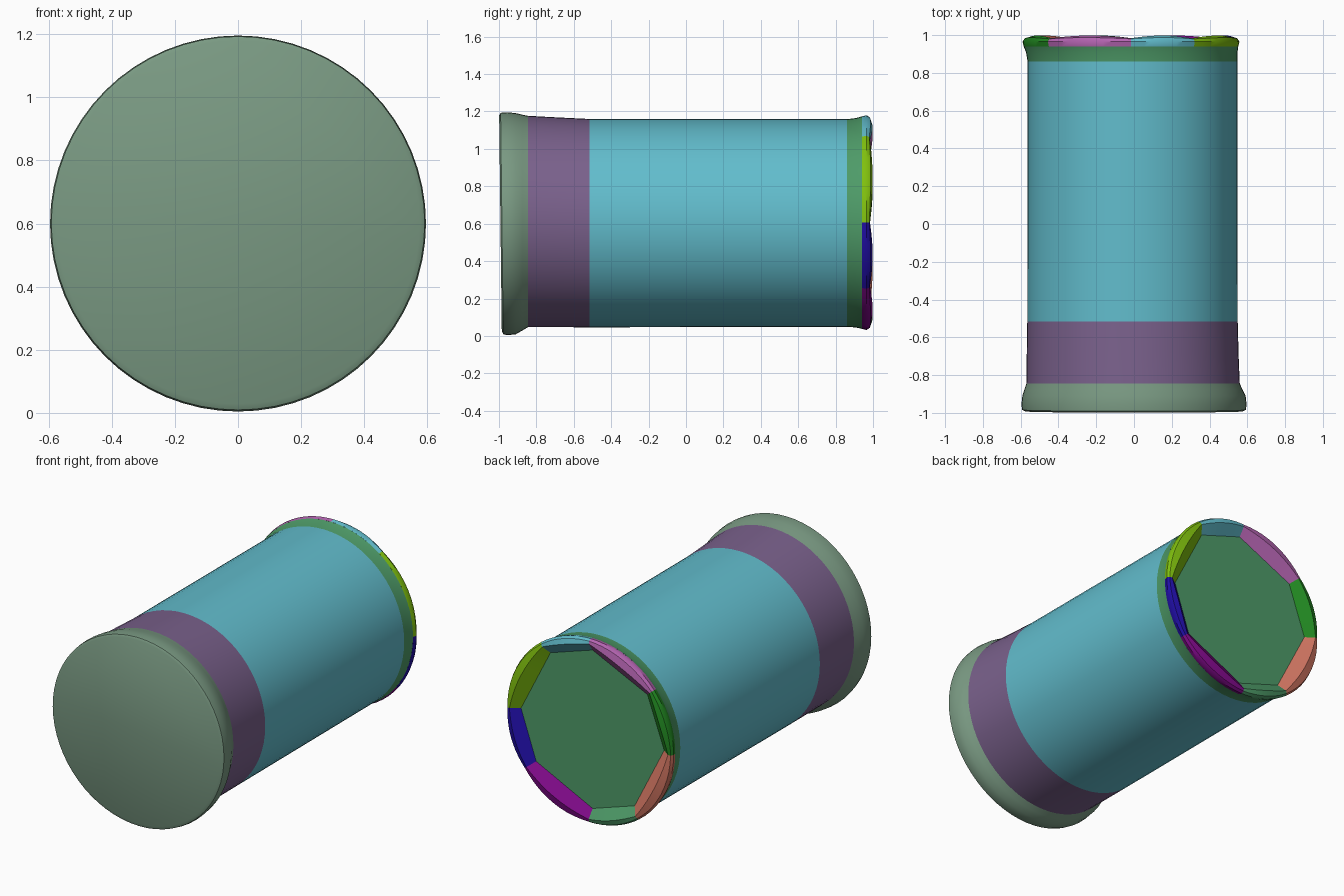
import bpy
import bmesh
from math import sin, cos, pi, radians
from mathutils import Vector

default = bpy.data.objects.get("Cube")
if default:
    bpy.data.objects.remove(default)


def material(name, rgb):
    """Flat colour from 0-255 display values, stored as linear."""
    lin = [((c / 255 + 0.055) / 1.055) ** 2.4 if c > 10 else c / 255 / 12.92 for c in rgb]
    m = bpy.data.materials.new(name)
    m.use_nodes = True
    m.diffuse_color = (*lin, 1)
    m.node_tree.nodes["Principled BSDF"].inputs["Base Color"].default_value = (*lin, 1)
    return m


sage = material("sage", (122, 154, 131))
plum = material("plum", (122, 97, 140))
teal = material("teal", (98, 189, 205))
green = material("green", (78, 155, 104))
pink = material("pink", (180, 100, 177))
leaf = material("leaf_green", (33, 135, 33))
salmon = material("salmon", (210, 118, 98))
magenta = material("magenta", (128, 10, 138))
blue = material("blue", (32, 14, 165))
lime = material("lime", (128, 192, 14))

SIDES = 64


def finish(name, bm, mat, angle=35):
    bmesh.ops.remove_doubles(bm, verts=bm.verts, dist=0.0002)
    bmesh.ops.recalc_face_normals(bm, faces=bm.faces)
    mesh = bpy.data.meshes.new(name)
    bm.to_mesh(mesh)
    bm.free()
    mesh.materials.append(mat)
    obj = bpy.data.objects.new(name, mesh)
    bpy.context.collection.objects.link(obj)
    bpy.ops.object.select_all(action="DESELECT")
    obj.select_set(True)
    bpy.context.view_layer.objects.active = obj
    bpy.ops.object.shade_smooth_by_angle(angle=radians(angle))
    return obj


def tube(name, rings, mat, lean=0.0, cap_front=False):
    """Loft rings of (y, centre x, centre z, radius) along y; lean tilts the first ring."""
    bm = bmesh.new()
    loops = []
    for i, (y, cx, cz, r) in enumerate(rings):
        tilt = lean if i < 2 else 0
        loops.append([bm.verts.new((cx + r * cos(a), y + tilt * sin(a), cz + r * sin(a)))
                      for a in (2 * pi * k / SIDES for k in range(SIDES))])
    for a, b in zip(loops, loops[1:]):
        for k in range(SIDES):
            n = (k + 1) % SIDES
            bm.faces.new((a[k], a[n], b[n], b[k]))
    if cap_front:
        bm.faces.new(loops[0])
    return finish(name, bm, mat)


# Flared front cap, collar, long barrel and rear band
tube("front_cap", [(-0.992, 0, 0.604, 0.576), (-0.984, 0, 0.601, 0.592),
                   (-0.955, 0, 0.6, 0.596), (-0.91, 0, 0.6, 0.591),
                   (-0.875, -0.003, 0.606, 0.577), (-0.845, -0.005, 0.612, 0.565)],
     sage, lean=-0.007, cap_front=True)
tube("collar", [(-0.845, -0.005, 0.612, 0.565), (-0.7, -0.007, 0.608, 0.561),
                (-0.515, -0.008, 0.603, 0.557)], plum)
tube("barrel", [(-0.515, -0.008, 0.603, 0.557), (0.86, -0.008, 0.604, 0.555)], teal)
tube("rear_band", [(0.86, -0.008, 0.604, 0.555), (0.91, -0.012, 0.605, 0.56),
                   (0.94, -0.016, 0.606, 0.568)], green)

# Rear rim: eight raised petals around a recessed eight-sided plate
CX, CZ = -0.016, 0.606
corners = [90, 54, 0, -38, -90, -126, -180, -220]
petals = [("sky", teal), ("lime", lime), ("blue", blue), ("magenta", magenta),
          ("mint", green), ("salmon", salmon), ("leaf", leaf), ("pink", pink)]
STEPS = 10


def polar(deg, r, y):
    a = radians(deg)
    return Vector((CX + r * cos(a), y, CZ + r * sin(a)))


bm = bmesh.new()
bm.faces.new([bm.verts.new(polar(a, 0.495, 0.945)) for a in corners])
finish("rear_plate", bm, green)

for i, (label, mat) in enumerate(petals):
    start = corners[i]
    end = corners[(i + 1) % 8] - (360 if i == 7 else 0)
    inner = [polar(a, 0.495, 0.945) for a in (start, end)]
    crest = [polar(a, 0.548, 0.984) for a in (start, end)]
    bm = bmesh.new()
    rows = []
    for k in range(STEPS + 1):
        t = k / STEPS
        a = start + (end - start) * t
        bulge = 0.014 * sin(pi * t)
        ridge = crest[0].lerp(crest[1], t).lerp(polar(a, 0.548, 0.984), 0.45)
        ridge.y += bulge
        # Cross-section from the band, over the crest, down to the plate
        points = [polar(a, 0.568, 0.94), polar(a, 0.574, 0.965),
                  polar(a, 0.564, 0.98 + 0.5 * bulge), ridge,
                  inner[0].lerp(inner[1], t)]
        rows.append([bm.verts.new(p) for p in points])
    for a, b in zip(rows, rows[1:]):
        for j in range(4):
            bm.faces.new((a[j], a[j + 1], b[j + 1], b[j]))
    finish(label + "_rim_petal", bm, mat, 40)

# Flip any open shell whose normals point inwards
centre = Vector((CX, 0, CZ))
for obj in bpy.context.collection.objects:
    if obj.type != "MESH" or obj.name not in {"rear_plate"} and "petal" not in obj.name:
        continue
    if sum(p.normal.dot(p.center - centre) * p.area for p in obj.data.polygons) < 0:
        obj.data.flip_normals()
